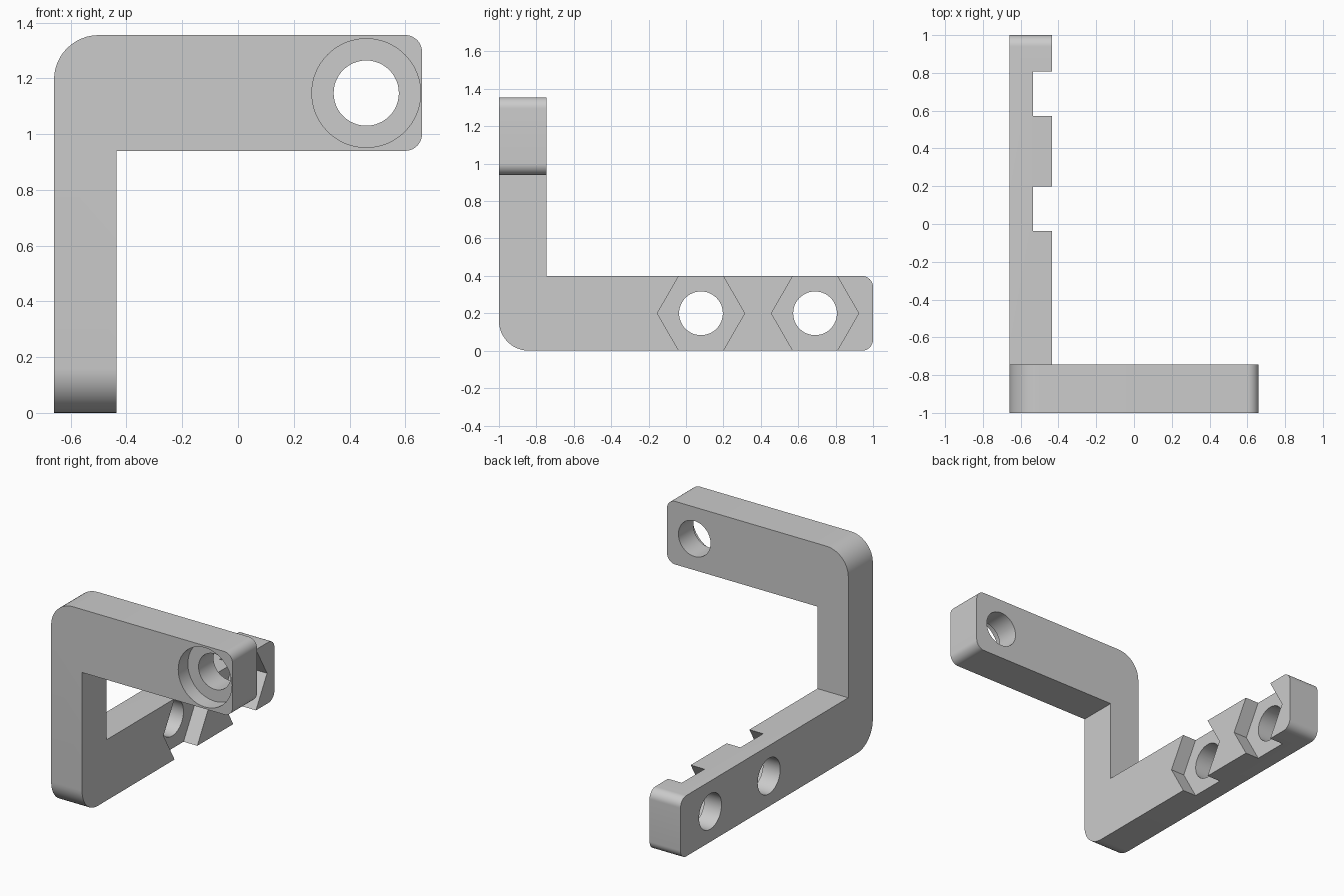
import bpy
from math import sin, cos, pi, radians
from mathutils import Vector, Matrix

cube = bpy.data.objects.get("Cube")
if cube:
    bpy.data.objects.remove(cube, do_unlink=True)

grey = bpy.data.materials.new("plain_grey")
grey.use_nodes = True
grey.diffuse_color = (0.6, 0.6, 0.6, 1)
grey.node_tree.nodes["Principled BSDF"].inputs["Base Color"].default_value = (0.6, 0.6, 0.6, 1)


def rounded(points, steps=12):
    """Fillet each (u, v, radius) right-angle corner of an outline."""
    out = []
    for i, (u, v, r) in enumerate(points):
        p = Vector((u, v))
        if r == 0:
            out.append(p)
            continue
        a = (Vector(points[i - 1][:2]) - p).normalized()
        b = (Vector(points[(i + 1) % len(points)][:2]) - p).normalized()
        centre = p + (a + b) * r
        for k in range(steps + 1):
            t = k / steps * pi / 2
            out.append(centre - b * r * cos(t) - a * r * sin(t))
    return out


def prism(name, outline, axis, start, end):
    """Extrude an outline along x (outline is y, z) or y (outline is x, z)."""
    def place(p, d):
        return (d, p.x, p.y) if axis == "x" else (p.x, d, p.y)
    n = len(outline)
    verts = [place(p, d) for d in (start, end) for p in outline]
    faces = [list(range(n)), list(range(n, 2 * n))]
    faces += [(i, (i + 1) % n, n + (i + 1) % n, n + i) for i in range(n)]
    mesh = bpy.data.meshes.new(name)
    mesh.from_pydata(verts, [], faces)
    mesh.materials.append(grey)
    obj = bpy.data.objects.new(name, mesh)
    bpy.context.collection.objects.link(obj)
    bpy.ops.object.select_all(action="DESELECT")
    obj.select_set(True)
    bpy.context.view_layer.objects.active = obj
    bpy.ops.object.mode_set(mode="EDIT")
    bpy.ops.mesh.select_all(action="SELECT")
    bpy.ops.mesh.normals_make_consistent(inside=False)
    bpy.ops.object.mode_set(mode="OBJECT")
    return obj


def polygon(u, v, r, sides):
    return [Vector((u + r * cos(2 * pi * k / sides), v + r * sin(2 * pi * k / sides)))
            for k in range(sides)]


def combine(target, other, operation):
    bpy.context.view_layer.objects.active = target
    mod = target.modifiers.new(operation.lower(), "BOOLEAN")
    mod.operation, mod.solver, mod.object = operation, "EXACT", other
    bpy.ops.object.modifier_apply(modifier=mod.name)
    bpy.data.objects.remove(other, do_unlink=True)


# Bracket body: the overlap of a front L profile and a side L profile
front_l = [(-0.66, -0.1, 0), (-0.435, -0.1, 0), (-0.435, 0.94, 0),
           (0.66, 0.94, 0.06), (0.66, 1.355, 0.06), (-0.66, 1.355, 0.16)]
side_l = [(-1, 0, 0.16), (1, 0, 0.06), (1, 0.4, 0.06),
          (-0.745, 0.4, 0), (-0.745, 1.5, 0), (-1, 1.5, 0)]
body = prism("angle_bracket", rounded(front_l), "y", -1.1, 1.1)
combine(body, prism("side_profile", rounded(side_l), "x", -0.8, 0.8), "INTERSECT")

# Bolt holes with hexagonal nut pockets in the lower arm
for y in (0.08, 0.69):
    combine(body, prism("nut_pocket", polygon(y, 0.2, 0.2335, 6), "x", -0.535, -0.3), "DIFFERENCE")
    combine(body, prism("bolt_hole", polygon(y, 0.2, 0.117, 48), "x", -0.8, -0.3), "DIFFERENCE")

# Counterbored hole in the upper arm
combine(body, prism("counterbore", polygon(0.46, 1.147, 0.195, 64), "y", -1.2, -0.9), "DIFFERENCE")
combine(body, prism("upper_hole", polygon(0.46, 1.147, 0.117, 48), "y", -1.2, -0.5), "DIFFERENCE")

bpy.ops.object.select_all(action="DESELECT")
body.select_set(True)
bpy.context.view_layer.objects.active = body
bpy.ops.object.shade_smooth_by_angle(angle=radians(30))
